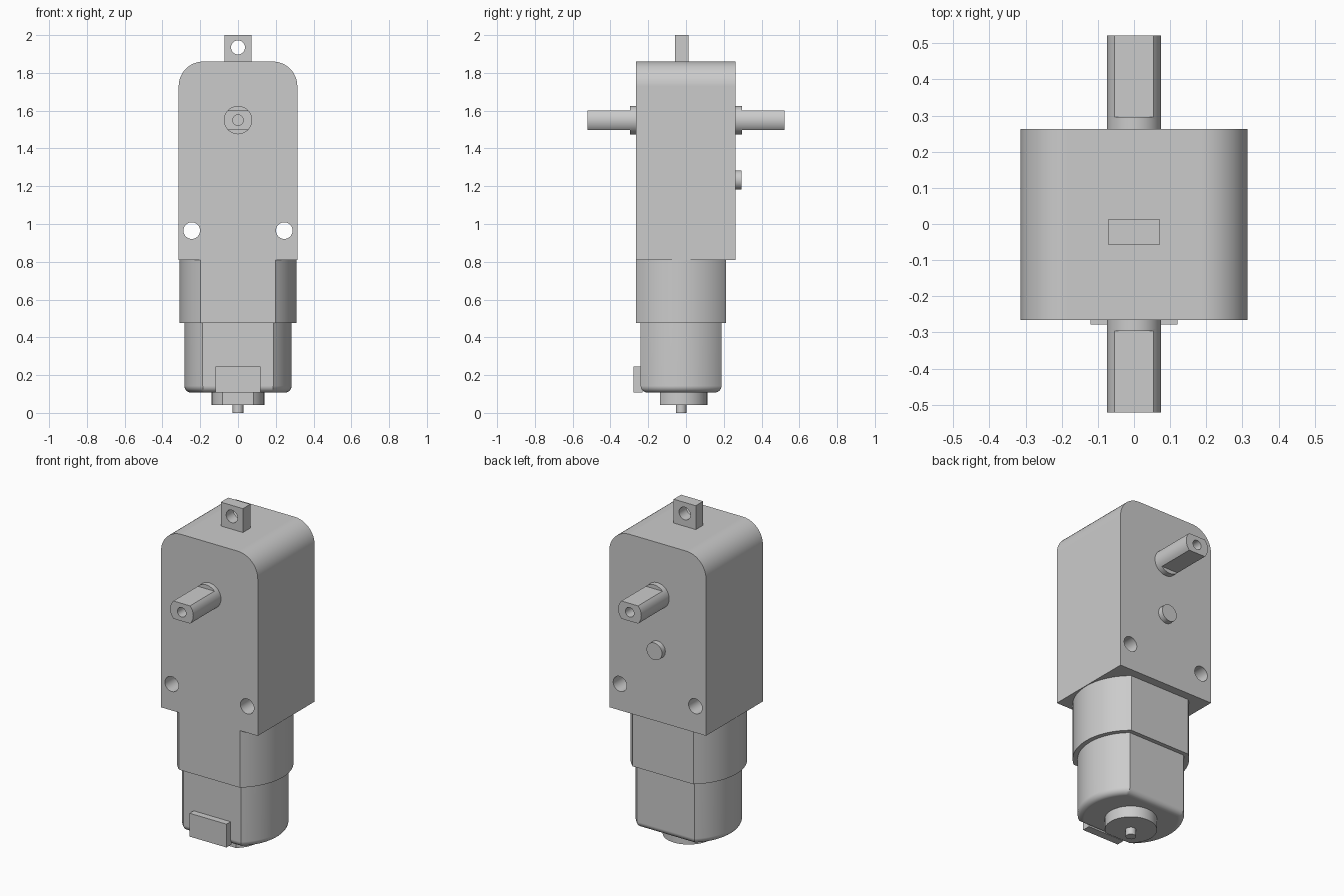
import bpy, bmesh, math
from mathutils import Vector

if "Cube" in bpy.data.objects:
    bpy.data.objects.remove(bpy.data.objects["Cube"], do_unlink=True)

grey = bpy.data.materials.new("plain grey")
grey.use_nodes = True
grey.diffuse_color = (0.6, 0.6, 0.6, 1)
grey.node_tree.nodes["Principled BSDF"].inputs["Base Color"].default_value = (0.6, 0.6, 0.6, 1)

MOTOR_Y = -0.026
SHAFT_Z = 1.55


def arc(cx, cy, r, start, end, n):
    return [(cx + r * math.cos(start + (end - start) * i / n),
             cy + r * math.sin(start + (end - start) * i / n)) for i in range(n + 1)]


def circle(cx, cy, r, n=32):
    return arc(cx, cy, r, 0, 2 * math.pi, n)[:-1]


def flatted(cy, r, low, high, n=24):
    """Circle cut by flats at the given low and high offsets."""
    a, b = math.asin(low / r), math.asin(high / r)
    pts = arc(0, cy, r, a, b, n) + arc(0, cy, r, math.pi - b, math.pi - a, n)
    return pts


def rect(x, y0, y1):
    return [(-x, y0), (x, y0), (x, y1), (-x, y1)]


def prism(name, outline, start, end, axis="Z", bottom_round=0):
    """Extrude an outline along z, or an x-z outline along y."""
    place = (lambda p, h: (p[0], p[1], h)) if axis == "Z" else (lambda p, h: (p[0], h, p[1]))
    bm = bmesh.new()
    rings = [[bm.verts.new(place(p, h)) for p in outline] for h in (start, end)]
    n = len(outline)
    bm.faces.new(rings[0])
    bm.faces.new(rings[1])
    for i in range(n):
        j = (i + 1) % n
        bm.faces.new((rings[0][i], rings[0][j], rings[1][j], rings[1][i]))
    bmesh.ops.remove_doubles(bm, verts=bm.verts, dist=0.0005)
    bmesh.ops.recalc_face_normals(bm, faces=bm.faces)
    if bottom_round:
        edges = [e for e in bm.edges if all(abs(v.co.z - start) < 1e-5 for v in e.verts)]
        bmesh.ops.bevel(bm, geom=edges, offset=bottom_round, segments=6,
                        profile=0.5, affect="EDGES", clamp_overlap=True)
    mesh = bpy.data.meshes.new(name)
    bm.to_mesh(mesh)
    bm.free()
    mesh.materials.append(grey)
    ob = bpy.data.objects.new(name, mesh)
    bpy.context.collection.objects.link(ob)
    return ob


def cut(ob, *cutters):
    """Subtract the cutters and discard them."""
    for c in cutters:
        c.hide_render = True
        mod = ob.modifiers.new("cut", "BOOLEAN")
        mod.operation, mod.solver, mod.object = "DIFFERENCE", "EXACT", c
    bpy.context.view_layer.update()
    graph = bpy.context.evaluated_depsgraph_get()
    mesh = bpy.data.meshes.new_from_object(ob.evaluated_get(graph))
    ob.modifiers.clear()
    ob.data = mesh
    for c in cutters:
        bpy.data.objects.remove(c, do_unlink=True)


# Gearbox housing with rounded top corners and two mounting holes
W, TOP, R = 0.314, 1.86, 0.13
outline = [(-W, 0.81), (W, 0.81)]
outline += arc(W - R, TOP - R, R, 0, math.pi / 2, 12)
outline += arc(R - W, TOP - R, R, math.pi / 2, math.pi, 12)
gearbox = prism("gearbox", outline, -0.265, 0.263, "Y")
cut(gearbox, *[prism("hole_cutter", circle(s * 0.245, 0.965, 0.044), -0.5, 0.5, "Y")
               for s in (-1, 1)])

# Mounting tab
tab = prism("mounting_tab", rect(0.072, TOP - 0.01, 2.0), -0.057, 0.012, "Y")
cut(tab, prism("hole_cutter", circle(0, 1.935, 0.037), -0.5, 0.5, "Y"))

# Output shafts: round collar, flatted end and blind centre hole
parts = [gearbox, tab]
for side, s in (("front", -1), ("back", 1)):
    parts.append(prism(side + "_collar", circle(0, SHAFT_Z, 0.075, 40), s * 0.25, s * 0.296, "Y"))
    shaft = prism(side + "_shaft", flatted(SHAFT_Z, 0.075, -0.052, 0.052, 12),
                  s * 0.29, s * 0.522, "Y")
    cut(shaft, prism("hole_cutter", circle(0, SHAFT_Z, 0.028, 24), s * 0.42, s * 0.6, "Y"))
    parts.append(shaft)

# Locating peg on the back
parts.append(prism("back_peg", circle(0, 1.233, 0.05), 0.25, 0.294, "Y"))

# Motor stack, from the sleeve down to the pin
parts += [
    prism("motor_sleeve", flatted(MOTOR_Y, 0.31, -0.239, 0.239), 0.475, 0.812),
    prism("motor_can", flatted(MOTOR_Y, 0.284, -0.214, 0.214), 0.108, 0.48, bottom_round=0.035),
    prism("bearing_boss", flatted(MOTOR_Y, 0.139, -0.112, 0.139), 0.042, 0.115),
    prism("motor_pin", circle(0, MOTOR_Y, 0.028, 24), 0, 0.05),
    prism("terminal_block", rect(0.12, -0.278, -0.23), 0.108, 0.245),
]

# Smooth the curved faces and keep the edges sharp
bpy.ops.object.select_all(action="DESELECT")
for ob in parts:
    ob.select_set(True)
bpy.context.view_layer.objects.active = gearbox
bpy.ops.object.shade_smooth_by_angle(angle=math.radians(30))
for ob in parts:
    ob.modifiers.new("normals", "WEIGHTED_NORMAL").keep_sharp = True
